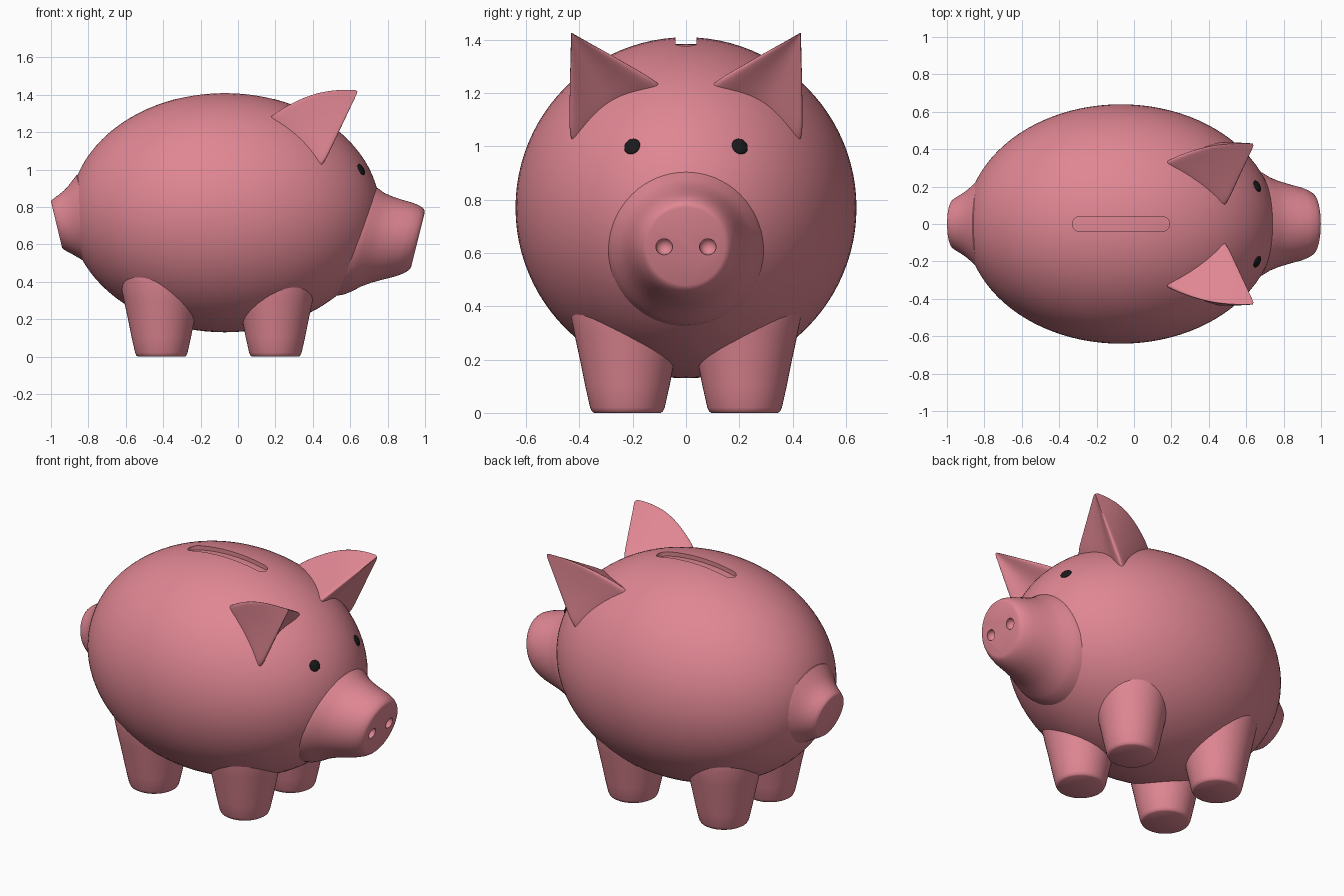
import bpy, bmesh, math
from mathutils import Vector, Matrix

if "Cube" in bpy.data.objects:
    bpy.data.objects.remove(bpy.data.objects["Cube"])

C = Vector((-0.07, 0, 0.77))       # body centre
R = Vector((0.83, 0.64, 0.64))     # body radii


def material(name, col):
    m = bpy.data.materials.new(name)
    m.diffuse_color = col
    m.use_nodes = True
    m.node_tree.nodes["Principled BSDF"].inputs["Base Color"].default_value = m.diffuse_color
    return m


PINK = material("pink", (0.74, 0.24, 0.29, 1))
BLACK = material("black", (0.01, 0.01, 0.01, 1))


def add(name, bm, mat=PINK):
    bmesh.ops.recalc_face_normals(bm, faces=bm.faces[:])
    me = bpy.data.meshes.new(name)
    bm.to_mesh(me)
    bm.free()
    me.materials.append(mat)
    ob = bpy.data.objects.new(name, me)
    bpy.context.collection.objects.link(ob)
    return ob


def activate(ob):
    bpy.ops.object.select_all(action='DESELECT')
    ob.select_set(True)
    bpy.context.view_layer.objects.active = ob


def smooth(ob, angle=40):
    activate(ob)
    bpy.ops.object.shade_smooth_by_angle(angle=math.radians(angle))


def cut(ob, cutter):
    m = ob.modifiers.new("cut", 'BOOLEAN')
    m.operation, m.solver, m.object = 'DIFFERENCE', 'EXACT', cutter
    activate(ob)
    bpy.ops.object.modifier_apply(modifier=m.name)
    bpy.data.objects.remove(cutter)


def loft(name, rings):
    """Skin a list of equal-length point rings and cap both ends."""
    bm = bmesh.new()
    rows = [[bm.verts.new(p) for p in ring] for ring in rings]
    n = len(rows[0])
    for a, b in zip(rows, rows[1:]):
        for i in range(n):
            j = (i + 1) % n
            bm.faces.new((a[i], a[j], b[j], b[i]))
    bm.faces.new(rows[0])
    bm.faces.new(rows[-1])
    return add(name, bm)


def circle(n=64):
    return [(math.cos(2 * math.pi * i / n), math.sin(2 * math.pi * i / n)) for i in range(n)]


def ellipsoid(name, radii):
    bm = bmesh.new()
    mat = Matrix.Translation(C) @ Matrix.Diagonal((*radii, 1)) @ Matrix.Rotation(math.pi / 2, 4, 'Y')
    bmesh.ops.create_uvsphere(bm, u_segments=96, v_segments=48, radius=1, matrix=mat)
    return add(name, bm)


def flared_tube(name, zc, shear, rings):
    """Rings along x, each leaning so the end face is slanted."""
    return loft(name, [[(x + shear * r * s, r * c, zc + r * s) for c, s in circle()]
                       for x, r in rings])


# Body with a coin slot whose floor follows the curve of the back
body = ellipsoid("body", R)
outline = [(C.x + 0.04 * c + math.copysign(0.22, c), 0.04 * s)
           for c, s in [(math.cos(a), math.sin(a)) for a in
                        [2 * math.pi * (i + 0.5) / 32 for i in range(32)]]]
slot = loft("slot_cutter", [[(x, y, z) for x, y in outline] for z in (1.2, 1.5)])
cut(slot, ellipsoid("slot_floor", R - Vector((0.025,) * 3)))
cut(body, slot)
smooth(body)

# Snout with two nostrils
snout = flared_tube("snout", 0.625, 0.25, [
    (0.60, 0.30), (0.64, 0.293), (0.68, 0.275), (0.72, 0.25), (0.77, 0.23), (0.83, 0.212),
    (0.89, 0.196), (0.93, 0.18), (0.95, 0.166), (0.958, 0.157), (0.962, 0.146)])
for side in (-1, 1):
    bm = bmesh.new()
    bmesh.ops.create_uvsphere(bm, u_segments=24, v_segments=16, radius=0.032,
                              matrix=Matrix.Translation((0.955, side * 0.082, 0.625)))
    cut(snout, add("nostril_cutter", bm))
smooth(snout)

# Tail stub
smooth(flared_tube("tail", 0.705, -0.24, [
    (-0.70, 0.28), (-0.80, 0.265), (-0.83, 0.235), (-0.86, 0.205), (-0.89, 0.18),
    (-0.92, 0.16), (-0.95, 0.142), (-0.966, 0.13), (-0.97, 0.122)]))

# Legs
LEG = [(0, 0.125), (0.005, 0.133), (0.02, 0.14), (0.1, 0.158), (0.2, 0.178),
       (0.3, 0.2), (0.4, 0.22), (0.48, 0.22), (0.55, 0.19)]
for label, x in (("front", 0.20), ("back", -0.41)):
    for side, s in (("left", 1), ("right", -1)):
        smooth(loft(f"{label}_leg_{side}",
                    [[(x + r * c, s * 0.22 + r * k, z) for c, k in circle(48)]
                     for z, r in LEG]))

# Ears: pointed three-cornered cones with a dished front
TIP = Vector((0.645, 0.43, 1.425))
BACK, INNER, OUTER = Vector((0.17, 0.34, 1.30)), Vector((0.50, 0.09, 1.24)), Vector((0.46, 0.445, 1.02))


def ear_ring(t):
    a, b, c = (p.lerp(TIP, t) for p in (BACK, INNER, OUTER))
    a = a + Vector((0, 0.035, 0.05)) * math.sin(math.pi * t)
    pts = []
    for prev, p, nxt in ((c, a, b), (a, b, c), (b, c, a)):
        mid = (p + nxt) / 2
        if p == b:
            mid = mid.lerp(a, 0.15)
        pts += [p.lerp(prev, 0.12), p, p.lerp(nxt, 0.12), mid]
    if t < 0:
        pts = [C + (p - C) * 0.92 for p in pts]
    return pts


for side, s in (("left", 1), ("right", -1)):
    ear = loft(f"ear_{side}", [[(p.x, s * p.y, p.z) for p in ear_ring(t)]
                               for t in (-0.12, 0, 0.2, 0.4, 0.6, 0.8, 0.92, 0.97)])
    m = ear.modifiers.new("round", 'SUBSURF')
    m.levels = m.render_levels = 2
    activate(ear)
    bpy.ops.object.modifier_apply(modifier=m.name)
    smooth(ear, 60)

# Eyes: flat buttons lying on the face
for side, s in (("left", 1), ("right", -1)):
    y, z = s * 0.202, 1.0
    x = C.x + R.x * math.sqrt(1 - (y / R.y) ** 2 - ((z - C.z) / R.z) ** 2)
    p = Vector((x, y, z))
    nrm = Vector([(p[i] - C[i]) / R[i] ** 2 for i in range(3)])
    rot = nrm.to_track_quat('Z', 'Y').to_matrix().to_4x4()
    bm = bmesh.new()
    bmesh.ops.create_uvsphere(bm, u_segments=32, v_segments=16, radius=1,
                              matrix=Matrix.Translation(p) @ rot @ Matrix.Diagonal((0.032, 0.032, 0.01, 1)))
    smooth(add(f"eye_{side}", bm, BLACK))
